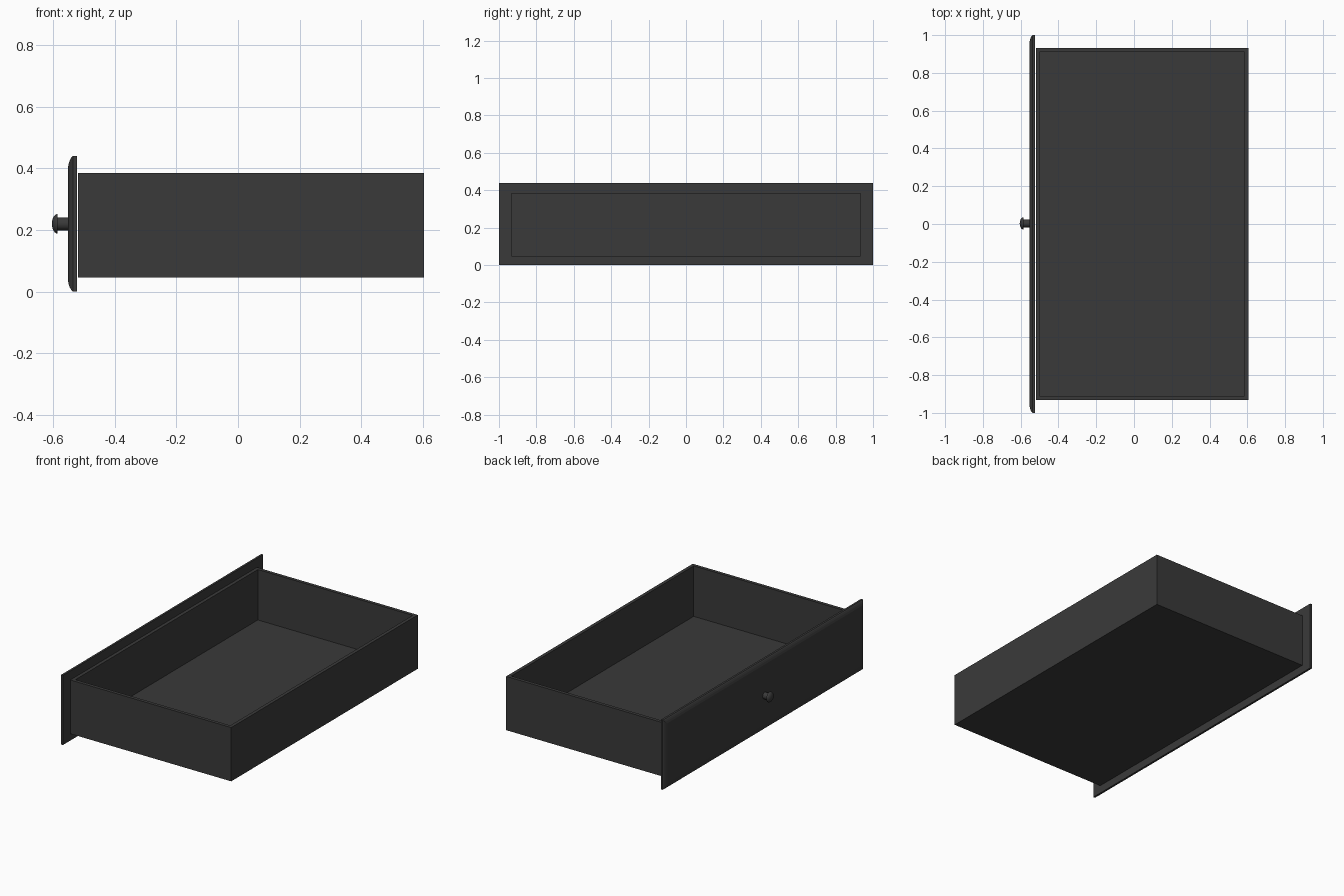
import bpy, bmesh, math
from mathutils import Vector

old = bpy.data.objects.get("Cube")
if old:
    bpy.data.objects.remove(old, do_unlink=True)


def make_material(name, color):
    mat = bpy.data.materials.new(name)
    mat.use_nodes = True
    mat.diffuse_color = color
    bsdf = next(n for n in mat.node_tree.nodes if n.type == 'BSDF_PRINCIPLED')
    bsdf.inputs["Base Color"].default_value = color
    return mat


charcoal = make_material("charcoal", (0.042, 0.042, 0.042, 1))


def loft(name, rings, cap_ends=True):
    """Bridge a sequence of equally sized point rings into a closed solid."""
    bm = bmesh.new()
    loops = [[bm.verts.new(p) for p in ring] for ring in rings]
    for a, b in zip(loops, loops[1:]):
        n = len(a)
        for i in range(n):
            j = (i + 1) % n
            bm.faces.new((a[i], a[j], b[j], b[i]))
    if cap_ends:
        bm.faces.new(loops[0])
        bm.faces.new(loops[-1])
    bmesh.ops.recalc_face_normals(bm, faces=bm.faces)
    mesh = bpy.data.meshes.new(name)
    bm.to_mesh(mesh)
    bm.free()
    mesh.materials.append(charcoal)
    obj = bpy.data.objects.new(name, mesh)
    bpy.context.collection.objects.link(obj)
    return obj


SIGNS = ((-1, -1), (1, -1), (1, 1), (-1, 1))

# Open tray: outside up, over the rim, then down to the inner floor
X0, X1, HALF_Y, BOTTOM, TOP, WALL = -0.52, 0.605, 0.932, 0.046, 0.386, 0.021
mid_x, half_x = (X0 + X1) / 2, (X1 - X0) / 2


def tray_ring(z, inset):
    return [(mid_x + sx * (half_x - inset), sy * (HALF_Y - inset), z) for sx, sy in SIGNS]


loft("drawer_tray", [tray_ring(BOTTOM, 0), tray_ring(TOP, 0),
                     tray_ring(TOP, WALL), tray_ring(BOTTOM + WALL, WALL)])

# Face panel with a softly rounded outer border
PANEL_H = 0.44


def panel_ring(x, inset):
    half_z = PANEL_H / 2
    return [(x, sy * (1 - inset), half_z + sz * (half_z - inset)) for sy, sz in SIGNS]


border = [(-0.524, 0), (-0.537, 0), (-0.542, 0.005), (-0.547, 0.014),
          (-0.551, 0.026), (-0.553, 0.04)]
loft("face_panel", [panel_ring(x, inset) for x, inset in border])


# Round pull knob turned around the x axis
def turned(name, profile, sides=24):
    center = Vector((0, 0.003, PANEL_H / 2))
    rings = []
    for x, r in profile:
        rings.append([center + Vector((x, r * math.cos(a), r * math.sin(a)))
                      for a in (math.tau * i / sides for i in range(sides))])
    return loft(name, rings)


HEAD_BACK, HEAD_R, HEAD_DEPTH = -0.586, 0.032, 0.019
dome = [(HEAD_BACK - HEAD_DEPTH * math.sin(t), HEAD_R * math.cos(t))
        for t in (math.radians(15 * k) for k in range(6))]
dome.append((HEAD_BACK - HEAD_DEPTH, 0.002))
knob = turned("pull_knob", [(-0.55, 0.021), (HEAD_BACK, 0.021)] + dome)

bpy.ops.object.select_all(action='DESELECT')
knob.select_set(True)
bpy.context.view_layer.objects.active = knob
bpy.ops.object.shade_smooth_by_angle(angle=math.radians(35))
